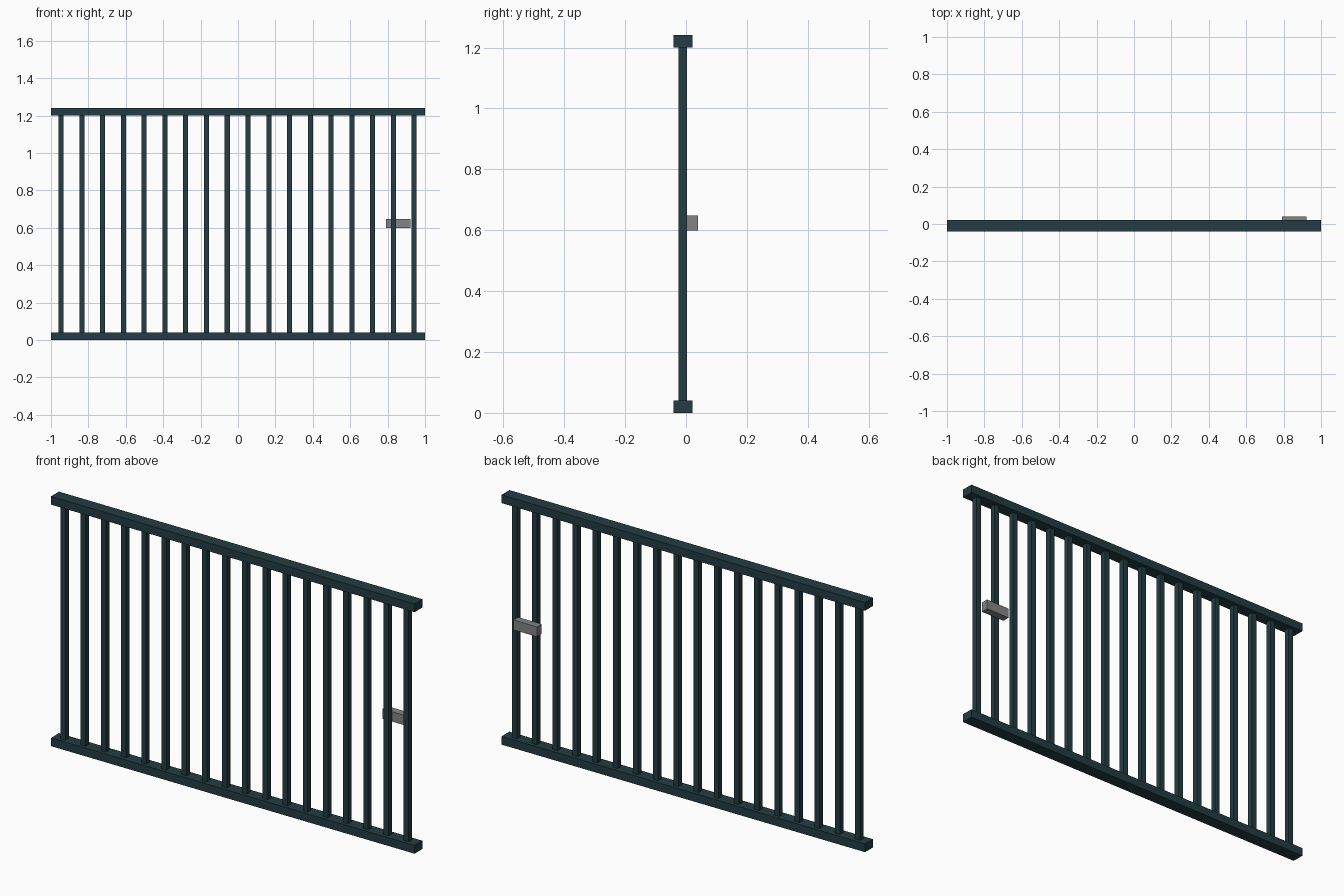
import bpy

if "Cube" in bpy.data.objects:
    bpy.data.objects.remove(bpy.data.objects["Cube"])


def material(name, rgb):
    m = bpy.data.materials.new(name)
    m.diffuse_color = (*rgb, 1)
    m.use_nodes = True
    m.node_tree.nodes["Principled BSDF"].inputs["Base Color"].default_value = m.diffuse_color
    return m


def box(name, lo, hi, mat):
    """Axis-aligned box between two corners."""
    bpy.ops.mesh.primitive_cube_add(
        size=1, location=[(a + b) / 2 for a, b in zip(lo, hi)])
    ob = bpy.context.object
    ob.name = name
    ob.scale = [b - a for a, b in zip(lo, hi)]
    bpy.ops.object.transform_apply(location=False, rotation=False, scale=True)
    ob.data.materials.append(mat)
    return ob


teal = material("dark_teal_paint", (0.017, 0.045, 0.054))
grey = material("grey_metal", (0.23, 0.23, 0.24))

# Horizontal rails
box("bottom_rail", (-1, -0.041, 0), (1, 0.021, 0.041), teal)
box("top_rail", (-1, -0.041, 1.201), (1, 0.021, 1.242), teal)

# Evenly spaced square bars
COUNT, FIRST, LAST, HALF = 18, -0.946, 0.942, 0.0135
for i in range(COUNT):
    x = FIRST + (LAST - FIRST) * i / (COUNT - 1)
    box(f"bar_{i + 1:02d}", (x - HALF, -0.024, 0.041),
        (x + HALF, 0.003, 1.201), teal)

# Latch block on the back of the bars
box("latch", (0.792, 0.003, 0.599), (0.922, 0.040, 0.648), grey)
